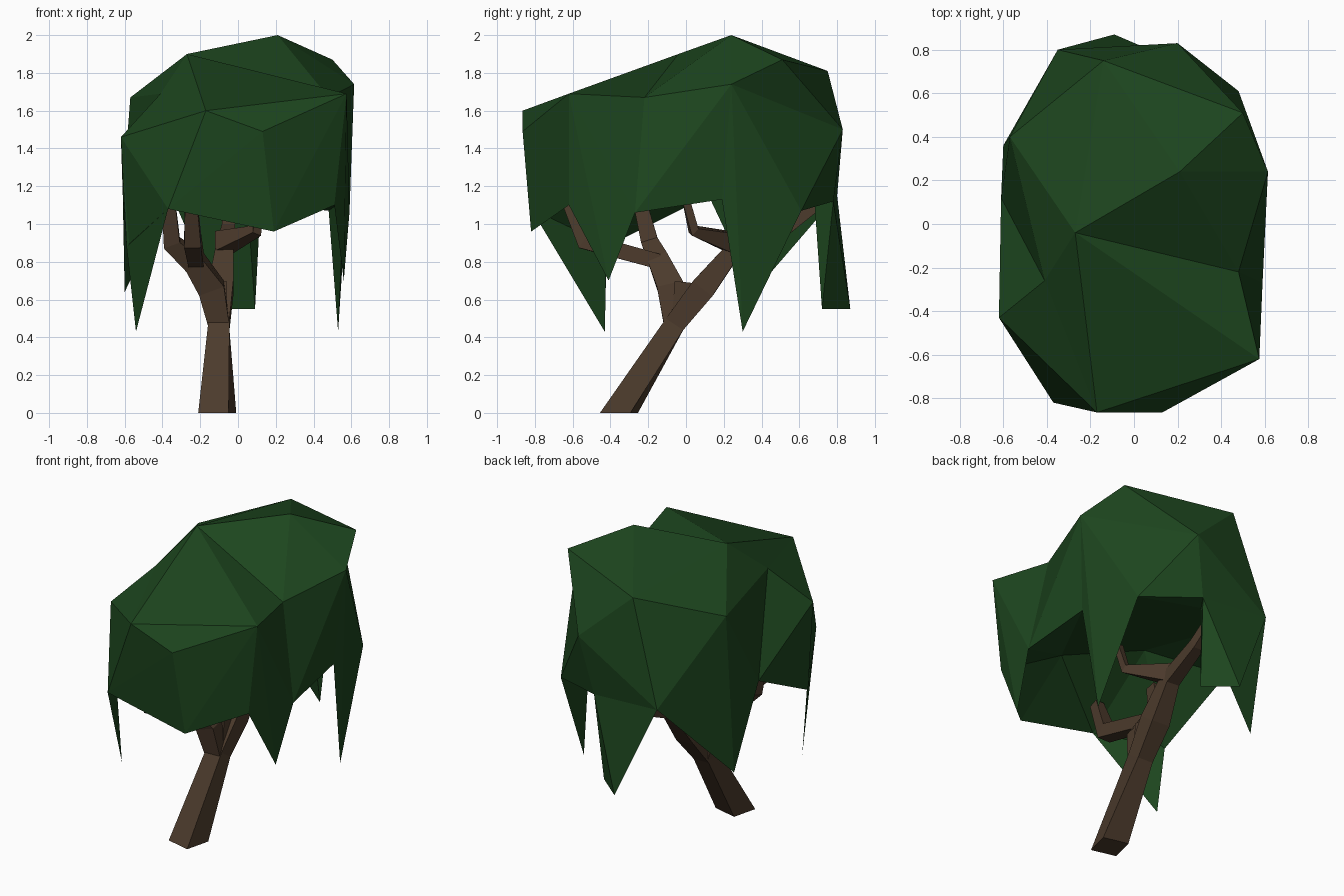
import bpy
import bmesh
from mathutils import Vector

default_cube = bpy.data.objects.get("Cube")
if default_cube:
    bpy.data.objects.remove(default_cube, do_unlink=True)


def make_material(name, colour):
    material = bpy.data.materials.new(name)
    material.use_nodes = True
    rgba = (*colour, 1)
    material.diffuse_color = rgba
    shader = material.node_tree.nodes["Principled BSDF"]
    shader.inputs["Base Color"].default_value = rgba
    shader.inputs["Roughness"].default_value = 1
    return material


def make_object(name, mesh_builder, material):
    mesh = bpy.data.meshes.new(name)
    mesh_builder.to_mesh(mesh)
    mesh_builder.free()
    mesh.materials.append(material)
    thing = bpy.data.objects.new(name, mesh)
    bpy.context.collection.objects.link(thing)
    return thing


bark = make_material("bark brown", (.072, .043, .025))
leaf = make_material("leaf green", (.012, .06, .013))


# Four-sided tapering limb; each station is x, y, z, half width
def limb(name, stations):
    bm = bmesh.new()
    centres = [Vector(s[:3]) for s in stations]
    rings = []
    for i, (centre, station) in enumerate(zip(centres, stations)):
        following = centres[min(i + 1, len(centres) - 1)]
        previous = centres[max(i - 1, 0)]
        direction = (following - previous).normalized()
        side = Vector((1, 0, 0))
        if centre.z == 0:
            # Flat, slightly twisted foot
            direction = Vector((0, 0, 1))
            side.y = -.25
        side = (side - direction * side.dot(direction)).normalized()
        depth = direction.cross(side)
        half = station[3]
        rings.append([bm.verts.new(centre + (side * a + depth * b) * half)
                      for a, b in ((-1, -1), (1, -1), (1, 1), (-1, 1))])
    for low, high in zip(rings, rings[1:]):
        for k in range(4):
            n = (k + 1) % 4
            bm.faces.new((low[k], low[n], high[n], high[k]))
    bm.faces.new(reversed(rings[0]))
    bm.faces.new(rings[-1])
    bmesh.ops.recalc_face_normals(bm, faces=bm.faces)
    return make_object(name, bm, bark)


# Leaning trunk, forked limb and two side branches
limb("trunk", [(-.11, -.355, 0, .083), (-.1, -.06, .47, .055),
               (-.09, .09, .66, .065), (-.07, .25, .86, .045),
               (-.05, .52, .97, .035), (-.05, .74, 1.14, .03)])
limb("fork", [(-.1, -.03, .5, .045), (-.11, -.01, .69, .05)])
limb("front_limb", [(-.1, -.06, .46, .055), (-.14, -.08, .66, .07),
                    (-.23, -.14, .8, .055), (-.35, -.19, .9, .045),
                    (-.37, -.25, 1.14, .035)])
limb("drooping_branch", [(-.22, -.14, .8, .04), (-.24, -.54, .91, .045),
                         (-.25, -.64, 1.15, .03)])
limb("side_branch", [(-.08, .25, .9, .055), (.1, .04, .965, .025),
                     (.12, .0, 1.13, .02)])

# Crown corners, from the peak down to the shoulders
crown = {
    "peak": (.21, .24, 2), "saddle": (-.27, -.04, 1.9),
    "rear_left": (.5, .51, 1.87), "left": (.615, .24, 1.74),
    "left_dip": (.48, -.22, 1.67), "front_left": (.575, -.62, 1.69),
    "brow": (-.17, -.865, 1.6), "chin": (.13, -.865, 1.49),
    "front_right": (-.62, -.43, 1.46), "right_dip": (-.41, -.26, 1.69),
    "right": (-.57, .4, 1.67), "rear": (-.14, .75, 1.81),
    "nape": (.2, .83, 1.5),
}

# Hem corners, including the hanging leaf tips
hem = {
    "hem_front_right": (-.37, -.82, 1.08), "hem_front": (.19, -.82, .96),
    "hem_front_left": (.51, -.62, 1.1), "tip_front_left": (.56, -.41, .7),
    "hem_left": (.59, -.27, 1.06), "hem_mid_left": (.56, .19, 1.13),
    "tip_left": (.53, .3, .43), "hem_rear_left": (.48, .61, 1.07),
    "hem_rear": (.12, .78, 1.12), "flap_left": (.09, .72, .55),
    "flap_right": (-.09, .87, .55), "hem_rear_right": (-.35, .8, 1.15),
    "tip_right": (-.6, .36, .64), "hem_right": (-.61, .12, 1.15),
    "notch_right": (-.59, -.42, .88), "tip_front_right": (-.54, -.43, .43),
}

# Hollow underside corners
underside = {
    "under_front": (.1, -.55, 1.32), "under_right": (-.25, -.2, 1.33),
    "under_rear": (.05, .68, 1.12),
}

# Each hub corner spreads a fan of facets along its rim
fans = [
    # Outer leaves
    ("saddle", "rear right right_dip brow front_left left_dip peak rear"),
    ("peak", "left_dip left rear_left rear"),
    ("brow", "right_dip front_right hem_front_right chin front_left"),
    ("chin", "hem_front_right hem_front front_left"),
    ("front_left", "hem_front hem_front_left tip_front_left hem_left "
                   "left_dip"),
    ("left", "left_dip hem_left hem_mid_left tip_left hem_rear_left nape "
             "rear_left"),
    ("nape", "hem_rear_left hem_rear hem_rear_right rear rear_left"),
    ("hem_rear", "flap_left flap_right hem_rear_right"),
    ("right", "rear hem_rear_right tip_right hem_right right_dip"),
    ("front_right", "right_dip hem_right notch_right tip_front_right "
                    "hem_front_right"),
    # Backs of the hanging tips
    ("tip_front_left", "hem_front_left hem_left"),
    ("tip_left", "hem_mid_left hem_rear_left"),
    ("tip_right", "hem_rear_right hem_right"),
    ("tip_front_right", "notch_right hem_front_right"),
    # Hollow underside
    ("under_front", "hem_front_right hem_front hem_front_left hem_left "
                    "hem_mid_left under_rear"),
    ("under_rear", "hem_mid_left hem_rear_left hem_rear flap_left "
                   "flap_right hem_rear_right under_right under_front"),
    ("under_right", "hem_rear_right hem_right notch_right hem_front_right "
                    "under_front"),
]

# Leafy canopy
bm = bmesh.new()
places = crown | hem | underside
corners = {name: bm.verts.new(place) for name, place in places.items()}
for hub, rim in fans:
    rim = rim.split()
    for first, second in zip(rim, rim[1:]):
        bm.faces.new((corners[hub], corners[first], corners[second]))
bmesh.ops.recalc_face_normals(bm, faces=bm.faces)
make_object("canopy", bm, leaf)
